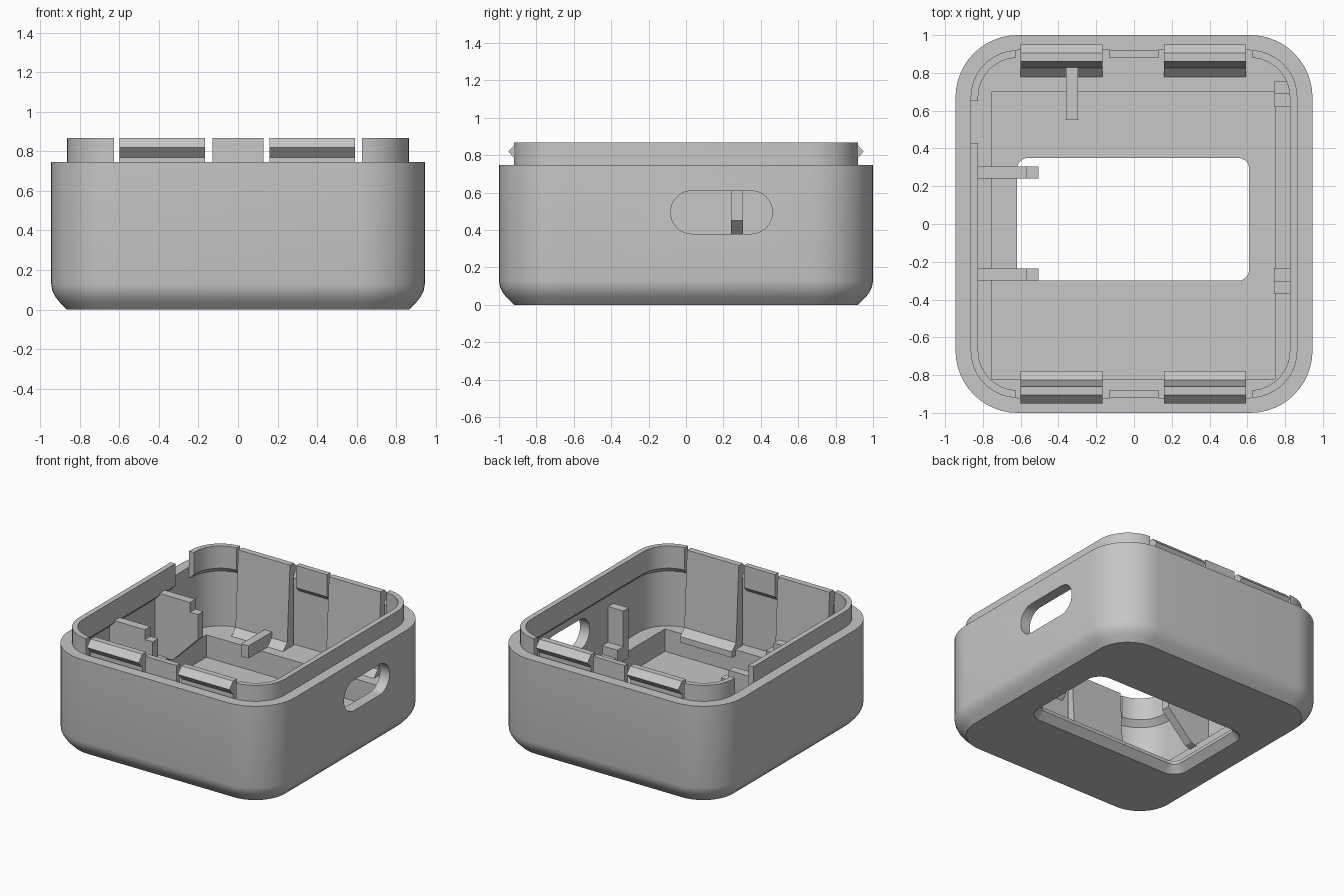
import bpy, bmesh, math
from mathutils import Vector

if "Cube" in bpy.data.objects:
    bpy.data.objects.remove(bpy.data.objects["Cube"], do_unlink=True)

grey = bpy.data.materials.new("plain_grey")
grey.use_nodes = True
colour = (0.57, 0.57, 0.57, 1)
grey.diffuse_color = colour
grey.node_tree.nodes["Principled BSDF"].inputs["Base Color"].default_value = colour

BODY = (0.945, 1.0, 0.33)           # outer half sizes and corner radius
WINDOW = (0.615, 0.325, 0.06, -0.005, 0.025)
WALL, FLOOR, RIM, TOP = 0.08, 0.245, 0.747, 0.868


def finish(name, bm):
    bmesh.ops.recalc_face_normals(bm, faces=bm.faces)
    mesh = bpy.data.meshes.new(name)
    bm.to_mesh(mesh)
    bm.free()
    mesh.materials.append(grey)
    ob = bpy.data.objects.new(name, mesh)
    bpy.context.collection.objects.link(ob)
    return ob


def rounded_rect(hx, hy, r, cx=0, cy=0, steps=12):
    """Outline of a rectangle with round corners."""
    pts = []
    for i, (sx, sy) in enumerate([(1, 1), (-1, 1), (-1, -1), (1, -1)]):
        for k in range(steps + 1):
            a = math.pi / 2 * (i + k / steps)
            pts.append((cx + sx * (hx - r) + r * math.cos(a),
                        cy + sy * (hy - r) + r * math.sin(a)))
    return pts


def prism(name, pts, axis, lo, hi):
    """Extrude a 2D outline along one axis."""
    place = {"x": lambda p, d: (d, p[0], p[1]),
             "y": lambda p, d: (p[0], d, p[1]),
             "z": lambda p, d: (p[0], p[1], d)}[axis]
    bm = bmesh.new()
    face = bm.faces.new([bm.verts.new(place(p, lo)) for p in pts])
    out = bmesh.ops.extrude_face_region(bm, geom=[face])
    move = Vector(place((0, 0), hi - lo))
    bmesh.ops.translate(bm, vec=move,
                        verts=[v for v in out["geom"] if isinstance(v, bmesh.types.BMVert)])
    return finish(name, bm)


def box(name, x, y, z):
    return prism(name, [(x[0], y[0]), (x[1], y[0]), (x[1], y[1]), (x[0], y[1])], "z", *z)


def loft(name, outline, profile, closed=False):
    """Sweep (inset, height) points round a rounded rectangle."""
    hx, hy, r, *centre = outline
    bm = bmesh.new()
    rings = [[bm.verts.new((x, y, z)) for x, y in rounded_rect(hx - d, hy - d, r - d, *centre)]
             for d, z in profile]
    pairs = list(zip(rings, rings[1:]))
    if closed:
        pairs.append((rings[-1], rings[0]))
    else:
        bm.faces.new(rings[0])
        bm.faces.new(rings[-1])
    for a, b in pairs:
        for i in range(len(a)):
            j = (i + 1) % len(a)
            bm.faces.new((a[i], a[j], b[j], b[i]))
    return finish(name, bm)


def cut(target, cutters):
    bpy.context.view_layer.objects.active = target
    for c in cutters:
        c.hide_render = True
        mod = target.modifiers.new("cut", "BOOLEAN")
        mod.operation, mod.solver, mod.object = "DIFFERENCE", "EXACT", c
        bpy.ops.object.modifier_apply(modifier=mod.name)
        bpy.data.objects.remove(c, do_unlink=True)


def smooth(ob):
    bpy.ops.object.select_all(action="DESELECT")
    ob.select_set(True)
    bpy.context.view_layer.objects.active = ob
    bpy.ops.object.shade_smooth_by_angle(angle=math.radians(30))


# Tray with a rounded lower edge
shell = loft("case_shell", BODY, [(0.08, 0), (0.042, 0.038), (0.02, 0.066), (0.005, 0.098),
                                  (0, 0.13), (0, RIM), (WALL, RIM), (WALL, FLOOR)])
# Screen pocket, window flared at the underside, and side port
cut(shell, [
    box("pocket_cutter", (-0.755, 0.75), (-0.82, 0.70), (0.075, 0.5)),
    loft("window_cutter", WINDOW, [(-0.06, -0.01), (0, 0.05), (0, 0.3)]),
    prism("port_cutter", rounded_rect(0.272, 0.115, 0.1145, 0.19, 0.495), "x", 0.8, 1.1),
])
smooth(shell)

# Thin locating lip with a sloped underside, broken around the clips
lip = loft("locating_lip", BODY, [(WALL, 0.66), (WALL, TOP), (0.12, TOP), (0.12, 0.70)], True)
gaps = [box("lip_cutter", (-1, -0.7), (0.43, 0.65), (0.5, 1))]
for sx in (-1, 1):
    for sy in (-1, 1):
        gaps.append(box("lip_cutter", sorted((sx * 0.13, sx * 0.628)),
                        sorted((sy * 0.8, sy * 1.05)), (0.5, 1)))
cut(lip, gaps)
smooth(lip)

# Snap clips: tapered arms with an outward ridge and a flared foot
arm = [(0.905, 0.2), (0.905, 0.77), (0.95, 0.82), (0.905, TOP),
       (0.86, TOP), (0.827, 0.295), (0.778, FLOOR), (0.778, 0.2)]
for side, sy in (("front", -1), ("back", 1)):
    for hand, x in (("right", -0.6), ("left", 0.16)):
        prism(f"{side}_{hand}_clip", [(sy * y, z) for y, z in arm], "x", x, x + 0.433)

# Stepped brackets that overhang the window
bracket = [(-0.87, 0.2), (-0.71, FLOOR), (-0.505, 0.45), (-0.505, 0.64),
           (-0.57, 0.64), (-0.57, 0.715), (-0.87, 0.715)]
for name, y in (("front_bracket", -0.3), ("back_bracket", 0.24)):
    prism(name, bracket, "y", y, y + 0.065)

# Retaining arm at the back
box("retaining_arm", (-0.36, -0.297), (0.55, 0.84), (FLOOR, 0.34))

# Board posts, each a tall stop beside a low rest
for name, tall, low in (("front_post", (-0.37, -0.305), (-0.305, -0.235)),
                        ("back_post", (0.69, 0.755), (0.62, 0.69))):
    box(name + "_stop", (0.74, 0.867), tall, (0.2, 0.58))
    box(name + "_rest", (0.74, 0.867), low, (0.2, 0.31))
